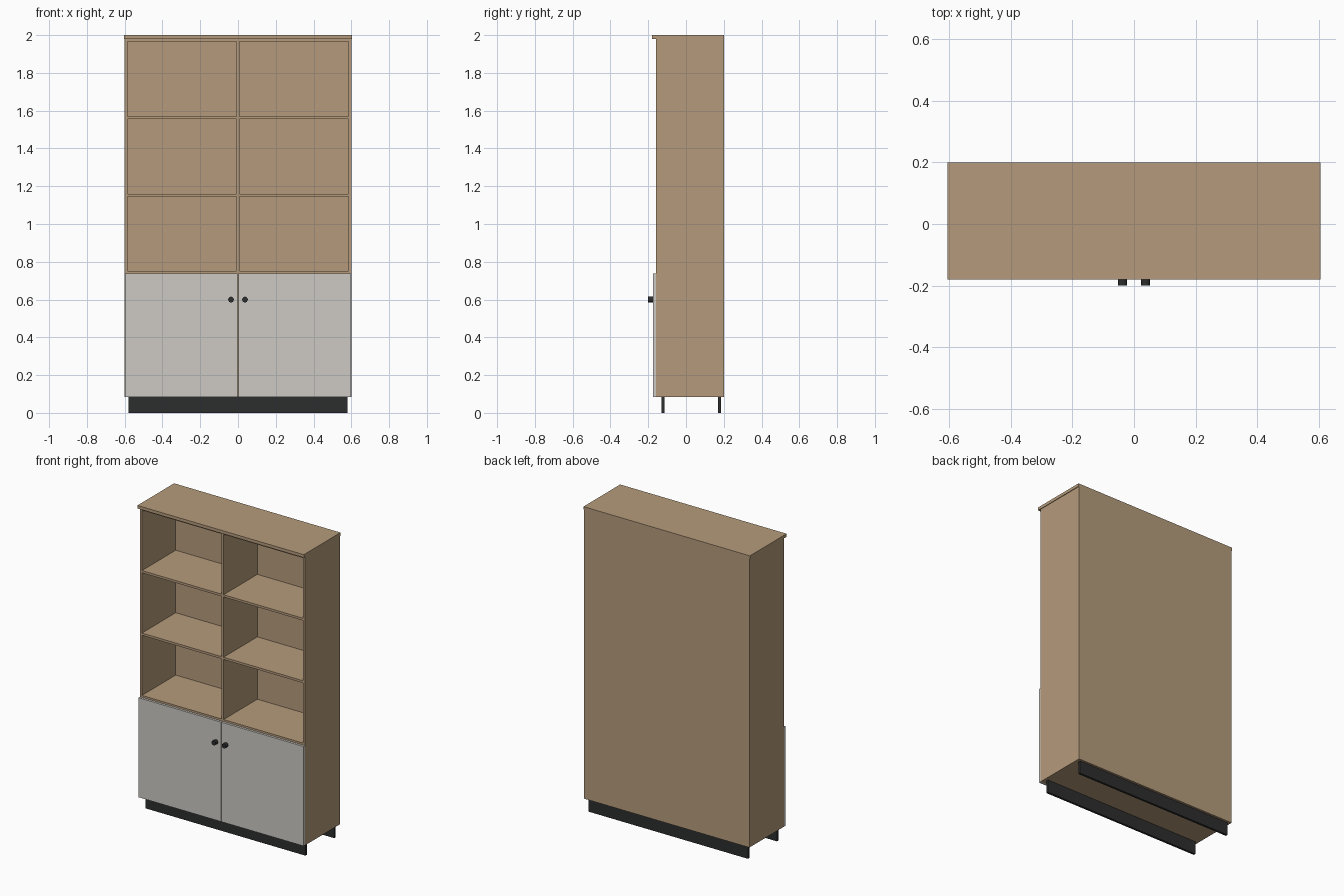
import bpy, math

if "Cube" in bpy.data.objects:
    bpy.data.objects.remove(bpy.data.objects["Cube"])

def material(name, rgb):
    m = bpy.data.materials.new(name)
    m.diffuse_color = (*rgb, 1)
    m.use_nodes = True
    m.node_tree.nodes["Principled BSDF"].inputs["Base Color"].default_value = m.diffuse_color
    return m

WOOD = material("oak", (0.46, 0.33, 0.20))
PALE = material("door_paint", (0.61, 0.59, 0.55))
DARK = material("dark_metal", (0.025, 0.027, 0.026))

def box(name, x, y, z, mat):
    """Box from (min, max) ranges on each axis."""
    bpy.ops.mesh.primitive_cube_add(size=1, location=[(a + b) / 2 for a, b in (x, y, z)])
    o = bpy.context.object
    o.name = name
    o.scale = [b - a for a, b in (x, y, z)]
    bpy.ops.object.transform_apply(location=False, rotation=False, scale=True)
    o.data.materials.append(mat)
    return o

T = 0.015                    # board thickness
W = 0.6                      # half width
FRONT, BACK = -0.16, 0.20
BASE, TOP = 0.085, 1.98
INNER = W - T
BACK_FACE = BACK - 0.01      # inner face of back panel
MID = 0.736                  # underside of cupboard ceiling

# Carcass
box("top_board", (-0.604, 0.604), (-0.18, BACK), (TOP, 2.0), WOOD)
box("upper_panel", (-INNER, INNER), (FRONT, BACK), (TOP - T, TOP), WOOD)
box("bottom_panel", (-INNER, INNER), (FRONT, BACK), (BASE, BASE + T), WOOD)
box("back_panel", (-INNER, INNER), (BACK_FACE, BACK), (BASE + T, TOP - T), WOOD)
box("cupboard_ceiling", (-INNER, INNER), (FRONT, BACK_FACE), (MID, MID + T), WOOD)
box("upper_divider", (-T / 2, T / 2), (FRONT, BACK_FACE), (MID + T, TOP - T), WOOD)
box("lower_divider", (-T / 2, T / 2), (FRONT, BACK_FACE), (BASE + T, MID), WOOD)

for side, s in (("left", -1), ("right", 1)):
    def span(a, b):
        return tuple(sorted((s * a, s * b)))

    box(side + "_side", span(INNER, W), (FRONT, BACK), (BASE, TOP), WOOD)
    # Open shelves
    for i, z in enumerate((1.145, 1.555)):
        box(f"{side}_shelf_{i + 1}", span(T / 2, INNER), (FRONT, BACK_FACE), (z, z + T), WOOD)
    # Door and round knob
    box(side + "_door", span(0.0015, W - 0.001), (FRONT - T, FRONT), (BASE, 0.738), PALE)
    bpy.ops.mesh.primitive_cylinder_add(vertices=32, radius=0.015, depth=0.025,
                                        location=(s * 0.037, -0.1875, 0.6),
                                        rotation=(math.pi / 2, 0, 0))
    knob = bpy.context.object
    knob.name = side + "_knob"
    knob.data.materials.append(DARK)
    bpy.ops.object.shade_smooth_by_angle()

# Plinth rails
box("front_plinth", (-0.58, 0.58), (-0.13, -0.115), (0, BASE), DARK)
box("back_plinth", (-0.58, 0.58), (0.17, 0.185), (0, BASE), DARK)
